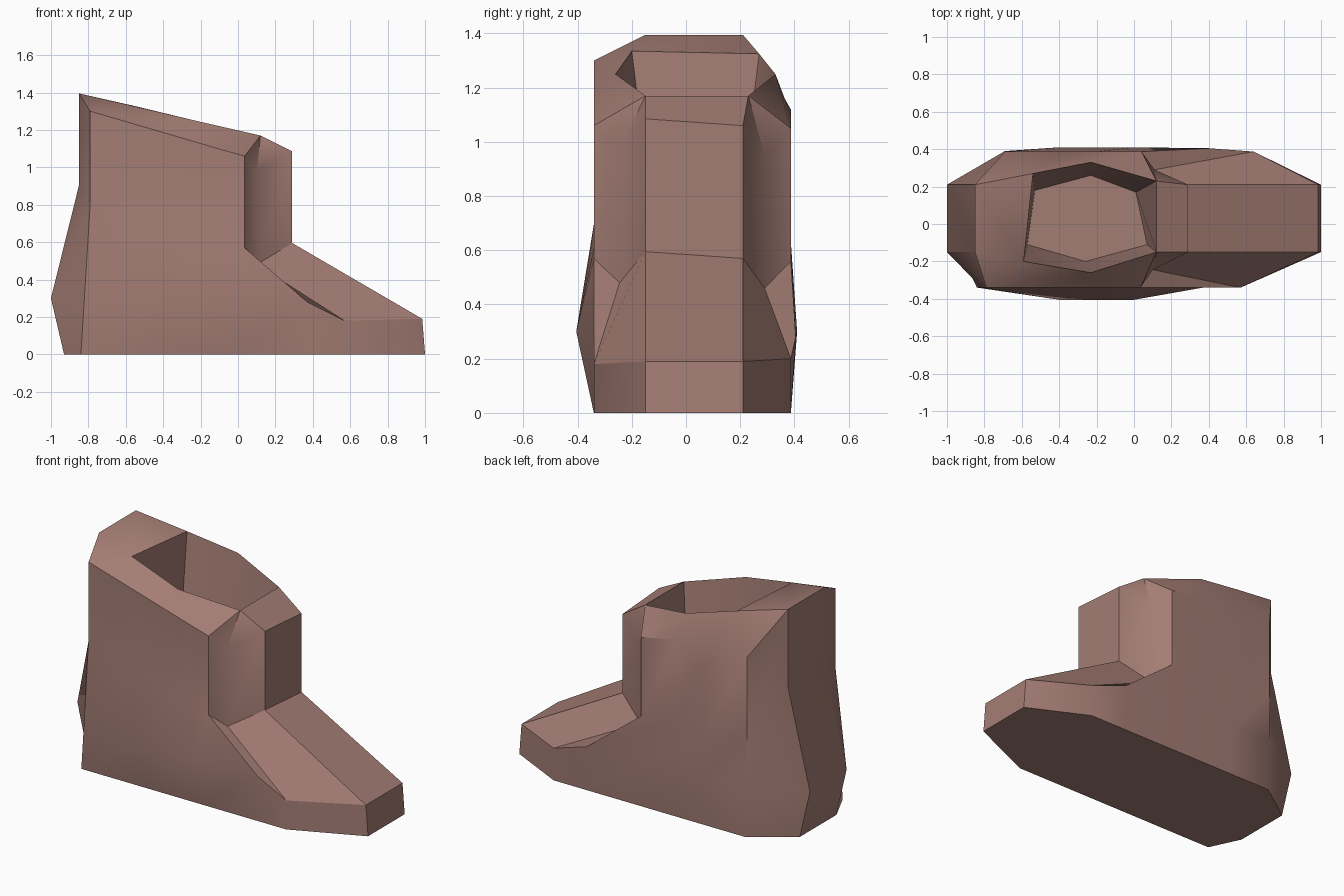
import bpy, bmesh

if "Cube" in bpy.data.objects:
    bpy.data.objects.remove(bpy.data.objects["Cube"])

leather = bpy.data.materials.new("brown leather")
leather.diffuse_color = (0.37, 0.205, 0.175, 1)
leather.use_nodes = True
leather.node_tree.nodes["Principled BSDF"].inputs["Base Color"].default_value = leather.diffuse_color

# Cross-sections, anticlockwise from the toe: collar edge, widest foot ring, sole
collar = [(.29, -.15, 1.085), (.29, .21, 1.06), (.11, .29, .95), (.04, .387, 1.05),
          (-.2, .387, 1.10), (-.385, .387, .99), (-.69, .387, 1.12),
          (-.85, .21, 1.395), (-.85, -.15, 1.395), (-.79, -.34, 1.30),
          (-.4, -.34, 1.186), (-.1, -.34, 1.098), (.035, -.34, 1.06), (.1, -.245, .97)]
foot = [(.985, -.15, .19), (.985, .21, .19), (.64, .387, .2), (.4, .405, .28),
        (0, .41, .3), (-.4, .41, .3), (-.69, .39, .34),
        (-1, .21, .3), (-1, -.15, .3), (-.815, -.34, .4),
        (-.4, -.405, .3), (0, -.405, .3), (.37, -.34, .28), (.57, -.34, .18)]
sole = [(1, -.15), (1, .21), (.64, .387), (.4, .387), (0, .387), (-.4, .387),
        (-.68, .387), (-.93, .21), (-.93, -.15), (-.84, -.34),
        (-.4, -.34), (0, -.34), (.37, -.34), (.57, -.34)]

# Opening on the sloping top, the floor inside, and the collar-to-opening pairing
opening = [(.12, -.15, 1.17), (.12, .23, 1.17), (-.23, .33, 1.25),
           (-.54, .27, 1.325), (-.59, -.2, 1.335), (-.23, -.26, 1.25)]
inner_floor = [(.07, -.11), (.01, .17), (-.23, .26), (-.53, .18), (-.57, -.11), (-.26, -.2)]
pairing = [0, 1, 1, 1, 2, 2, 3, 3, 4, 4, 5, 5, 0, 0]
LEG_HEIGHT = .49
FLOOR_Z = .6

bm = bmesh.new()


def ring(points, z=0.0):
    return [bm.verts.new((p[0], p[1], p[2] if len(p) > 2 else z)) for p in points]


def bridge(lower, upper):
    """Join two closed rings; repeated vertices give triangles."""
    n = len(lower)
    for i in range(n):
        j = (i + 1) % n
        corners = list(dict.fromkeys((lower[i], lower[j], upper[j], upper[i])))
        bm.faces.new(corners)


# Outer shell: sole, foot, upright leg, rim
sole_ring = ring(sole)
foot_ring = ring(foot)
ankle_ring = ring([(x, y, z - LEG_HEIGHT) for x, y, z in collar])
collar_ring = ring(collar)
rim = ring(opening)
bottom = ring(inner_floor, FLOOR_Z)
bm.faces.new(sole_ring[::-1])
bridge(sole_ring, foot_ring)
bridge(foot_ring, ankle_ring)
bridge(ankle_ring, collar_ring)
bridge(collar_ring, [rim[k] for k in pairing])

# Hollow inside
bridge(rim, bottom)
bm.faces.new(bottom)
bmesh.ops.recalc_face_normals(bm, faces=bm.faces[:])

mesh = bpy.data.meshes.new("boot")
bm.to_mesh(mesh)
bm.free()
mesh.materials.append(leather)
boot = bpy.data.objects.new("boot", mesh)
bpy.context.collection.objects.link(boot)

# Soft shading over the foot, crisp corners on the leg
bpy.context.view_layer.objects.active = boot
boot.select_set(True)
bpy.ops.object.shade_smooth_by_angle(angle=0.55)
